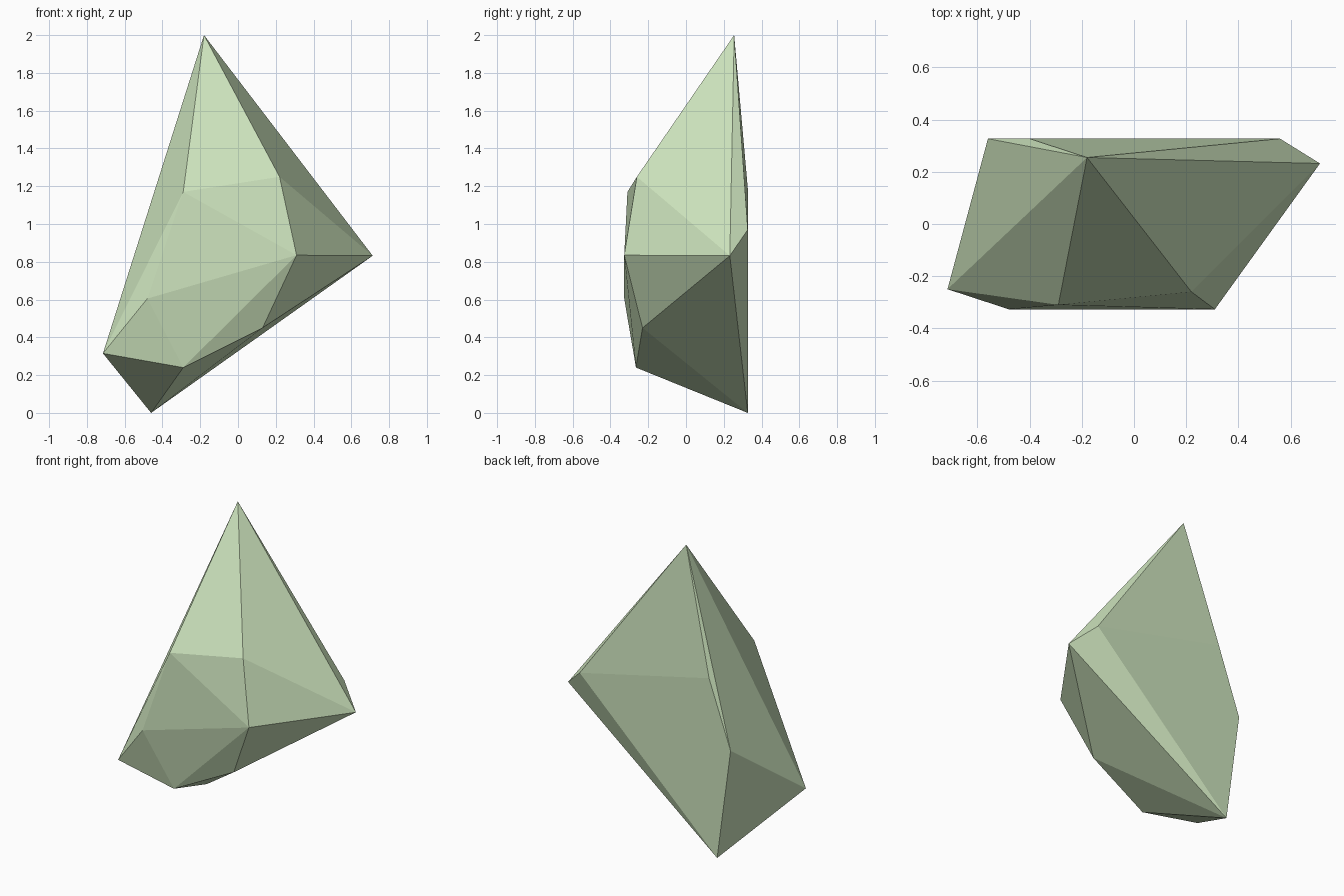
import bpy, bmesh, math

if "Cube" in bpy.data.objects:
    bpy.data.objects.remove(bpy.data.objects["Cube"])

# Corner points of the faceted crystal shard, grouped by region
tip = [(-0.18, 0.255, 2.0)]
front = [(0.22, -0.26, 1.25), (-0.29, -0.31, 1.17),
         (0.31, -0.327, 0.835), (-0.48, -0.327, 0.605)]
sides = [(0.713, 0.232, 0.832), (-0.715, -0.25, 0.315)]
back = [(-0.40, 0.327, 1.19), (0.56, 0.327, 0.97),
        (-0.56, 0.327, 0.745), (-0.46, 0.327, 0.0)]
underside = [(-0.29, -0.265, 0.24), (0.13, -0.23, 0.45)]

# Shard body: wrap the corners in a convex hull, merge coplanar facets
bm = bmesh.new()
for co in tip + front + sides + back + underside:
    bm.verts.new(co)
bmesh.ops.convex_hull(bm, input=bm.verts[:])
bmesh.ops.dissolve_limit(bm, angle_limit=math.radians(0.5),
                         verts=bm.verts[:], edges=bm.edges[:])
bmesh.ops.recalc_face_normals(bm, faces=bm.faces[:])
mesh = bpy.data.meshes.new("crystal_shard")
bm.to_mesh(mesh)
bm.free()

shard = bpy.data.objects.new("crystal_shard", mesh)
bpy.context.collection.objects.link(shard)

# Pale green stone
stone = bpy.data.materials.new("pale_green_stone")
stone.diffuse_color = (0.60, 0.76, 0.50, 1.0)
stone.use_nodes = True
stone.node_tree.nodes["Principled BSDF"].inputs["Base Color"].default_value = stone.diffuse_color
mesh.materials.append(stone)
